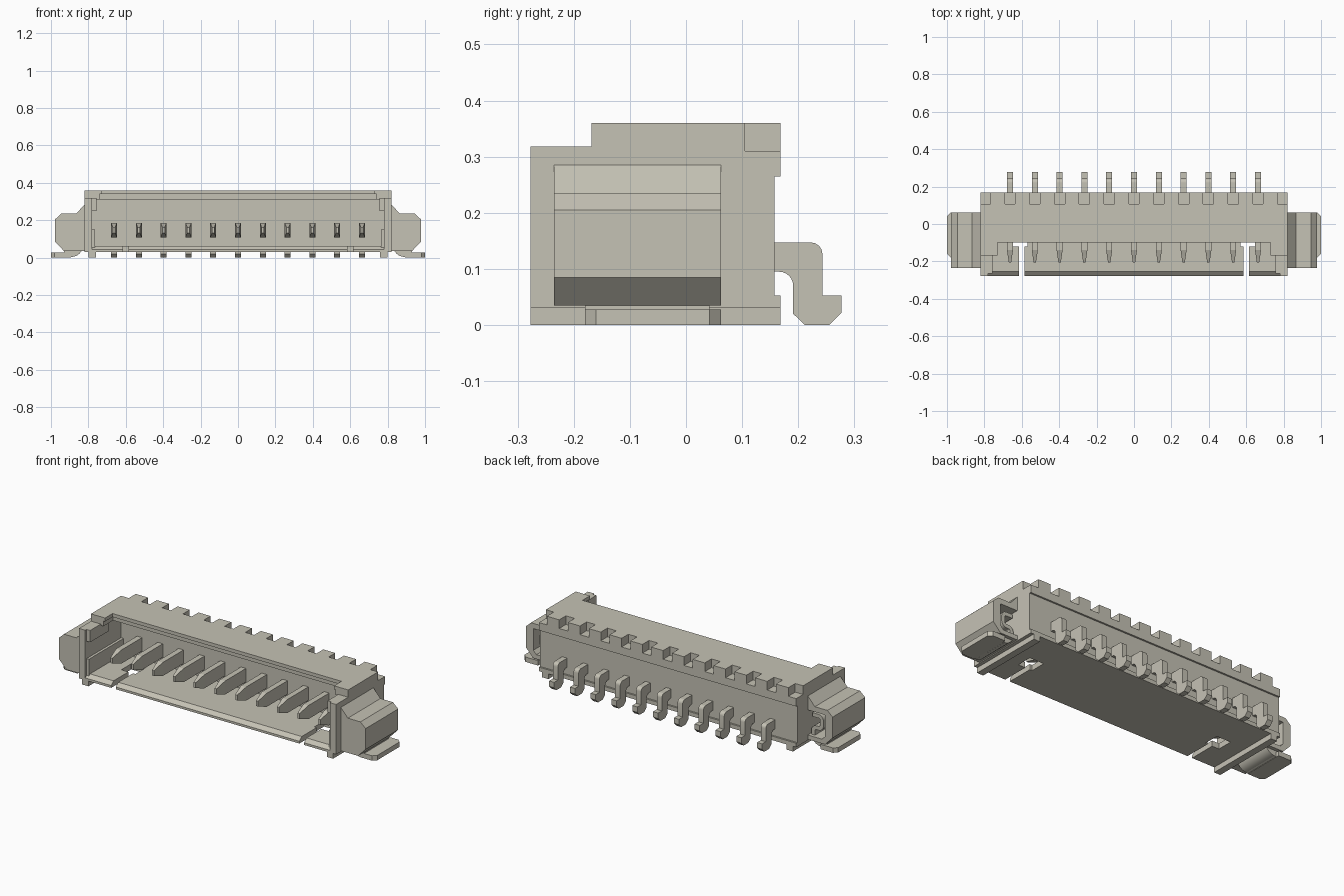
import bpy
import bmesh
from math import cos, sin, pi

cube = bpy.data.objects.get("Cube")
if cube:
    bpy.data.objects.remove(cube)

beige = bpy.data.materials.new("warm beige")
beige.use_nodes = True
beige.diffuse_color = (0.56, 0.54, 0.46, 1)
beige.node_tree.nodes["Principled BSDF"].inputs["Base Color"].default_value = beige.diffuse_color


def prism(name, profile, axis, a, b, shrink=1.0):
    """Extrude a 2D profile along an axis from a to b; shrink tapers end a."""
    place = {"x": lambda u, v, t: (t, u, v),
             "y": lambda u, v, t: (u, t, v),
             "z": lambda u, v, t: (u, v, t)}[axis]
    cu = sum(p[0] for p in profile) / len(profile)
    cv = sum(p[1] for p in profile) / len(profile)
    bm = bmesh.new()
    start = [bm.verts.new(place(cu + (u - cu) * shrink, cv + (v - cv) * shrink, a)) for u, v in profile]
    end = [bm.verts.new(place(u, v, b)) for u, v in profile]
    bm.faces.new(start)
    bm.faces.new(end[::-1])
    n = len(profile)
    for i in range(n):
        j = (i + 1) % n
        bm.faces.new((start[i], start[j], end[j], end[i]))
    bmesh.ops.recalc_face_normals(bm, faces=bm.faces[:])
    mesh = bpy.data.meshes.new(name)
    bm.to_mesh(mesh)
    bm.free()
    mesh.materials.append(beige)
    obj = bpy.data.objects.new(name, mesh)
    bpy.context.collection.objects.link(obj)
    return obj


def rect(u0, u1, v0, v1):
    return [(u0, v0), (u1, v0), (u1, v1), (u0, v1)]


def smooth(obj):
    bpy.ops.object.select_all(action="DESELECT")
    obj.select_set(True)
    bpy.context.view_layer.objects.active = obj
    bpy.ops.object.shade_smooth_by_angle()


def arc(cx, cy, r, a0, a1, steps=6):
    return [(cx + r * cos(a0 + (a1 - a0) * i / steps),
             cy + r * sin(a0 + (a1 - a0) * i / steps)) for i in range(steps + 1)]


def strip(path, thick):
    """Closed outline of a bent sheet that follows an open path."""
    left, right = [], []
    for i, (x, z) in enumerate(path):
        p, q = path[max(i - 1, 0)], path[min(i + 1, len(path) - 1)]
        dx, dz = q[0] - p[0], q[1] - p[1]
        k = thick / 2 / (dx * dx + dz * dz) ** 0.5
        left.append((x - dz * k, z + dx * k))
        right.append((x + dz * k, z - dx * k))
    return left + right[::-1]


pins = [(i - 5) * 0.1326 for i in range(11)]

# Back wall, with the stepped rear face
rear = [(0.105, 0.31), (0.168, 0.31), (0.168, 0.265), (0.158, 0.265),
        (0.158, 0.053), (0.168, 0.053), (0.168, 0.03)]
prism("back_wall", [(0.05, 0.03), (0.05, 0.31)] + rear, "x", -0.78, 0.78)


# Top plate, notched along the rear edge above every pin
def top_outline(front, shoulder):
    half = [(0.73, front), (0.73, shoulder), (0.82, shoulder), (0.82, 0.105), (0.77, 0.105), (0.77, 0.168)]
    if front == shoulder:
        half = half[2:]
    teeth = []
    for x in reversed(pins):
        teeth += [(x + 0.028, 0.168), (x + 0.028, 0.107), (x - 0.028, 0.107), (x - 0.028, 0.168)]
    return half + teeth + [(-x, y) for x, y in reversed(half)]


prism("top_plate", top_outline(-0.10, -0.168), "z", 0.34, 0.36)
prism("top_plate_underside", top_outline(-0.08, -0.08), "z", 0.31, 0.34)

# Floor: front lip sections split by slots, then a row with openings, then the rear
lip = [(-0.277, 0.03), (-0.277, 0.043), (-0.255, 0.062), (-0.12, 0.062), (-0.12, 0.03)]
prism("floor_front", lip, "x", -0.585, 0.585)
prism("floor_middle", rect(-0.12, -0.03, 0.03, 0.062), "x", -0.57, 0.57)
prism("floor_rear", rect(-0.03, 0.06, 0.03, 0.062), "x", -0.78, 0.78)

# Side parts, mirrored left and right
wing = [(0.82, 0.285), (0.865, 0.235), (0.945, 0.235), (0.978, 0.205),
        (0.978, 0.085), (0.93, 0.035), (0.82, 0.035)]
pocket = [(0.82, 0.06), (0.91, 0.06), (0.93, 0.08), (0.93, 0.205), (0.82, 0.205)]
clip = ([(0.835, 0.175)] + arc(0.875, 0.155, 0.02, pi / 2, 0, 4)
        + arc(0.875, 0.125, 0.02, 0, -pi / 2, 4)
        + arc(0.86, 0.085, 0.02, pi / 2, pi, 4)
        + arc(0.89, 0.065, 0.05, pi, 1.5 * pi) + [(1.0, 0.015)])
foot = [(0.9, -0.18), (0.98, -0.18), (1.0, -0.16), (1.0, 0.042), (0.98, 0.062), (0.9, 0.062)]

for side, s in (("left", 1), ("right", -1)):
    def flip(points):
        return [(s * u, v) for u, v in points]

    # Side wall with its inner corner ribs
    wall = [(-0.277, 0.03), (-0.277, 0.318), (-0.168, 0.318), (-0.168, 0.345), (0.105, 0.345)] + rear
    prism(side + "_wall", wall, "x", s * 0.78, s * 0.82)
    prism(side + "_upper_rib", rect(-0.265, -0.1, 0.25, 0.318), "x", s * 0.757, s * 0.79)
    prism(side + "_lower_rib", rect(-0.265, 0.05, 0.05, 0.15), "x", s * 0.765, s * 0.79)
    prism(side + "_upper_corner", rect(-0.168, -0.08, 0.31, 0.345), "x", s * 0.74, s * 0.79)

    # Floor ends and the standoff rail below
    prism(side + "_floor_front", lip, "x", s * 0.615, s * 0.78)
    prism(side + "_floor_middle", rect(-0.12, -0.03, 0.03, 0.062), "x", s * 0.66, s * 0.78)
    prism(side + "_standoff_rail", rect(-0.277, 0.168, 0, 0.035), "x", s * 0.76, s * 0.80)

    # Mounting wing: solid front, hollow pocket open at the rear
    prism(side + "_wing_front", flip(wing), "y", -0.235, -0.08)
    prism(side + "_wing_shell", flip(wing + pocket), "y", -0.08, 0.062)

    # Bent solder clip and its flat foot
    smooth(prism(side + "_solder_clip", flip(strip(clip[:-1], 0.022)), "y", -0.18, 0.042))
    prism(side + "_solder_foot", flip(foot), "z", 0, 0.028)
    bend = arc(0.91, 0.06, 0.06, pi, 1.5 * pi) + [(0.93, 0.0), (0.93, 0.035)]
    smooth(prism(side + "_foot_bend", flip(bend), "y", -0.18, 0.042))

# Contact pins: tapered blade inside, bent solder tail behind
tail = ([(0.14, 0.147), (0.22, 0.147)] + arc(0.223, 0.127, 0.02, pi / 2, 0, 4)
        + [(0.243, 0.053), (0.277, 0.053), (0.277, 0.022), (0.255, 0), (0.212, 0),
           (0.191, 0.02)]
        + arc(0.166, 0.07, 0.025, 0, pi / 2) + [(0.14, 0.095)])
for i, x in enumerate(pins):
    number = "_" + str(i + 1)
    section = rect(x - 0.016, x + 0.016, 0.108, 0.186)
    prism("pin_blade" + number, section, "y", -0.14, 0.06)
    prism("pin_tip" + number, section, "y", -0.205, -0.14, 0.4)
    smooth(prism("pin_tail" + number, tail, "x", x - 0.016, x + 0.016))
